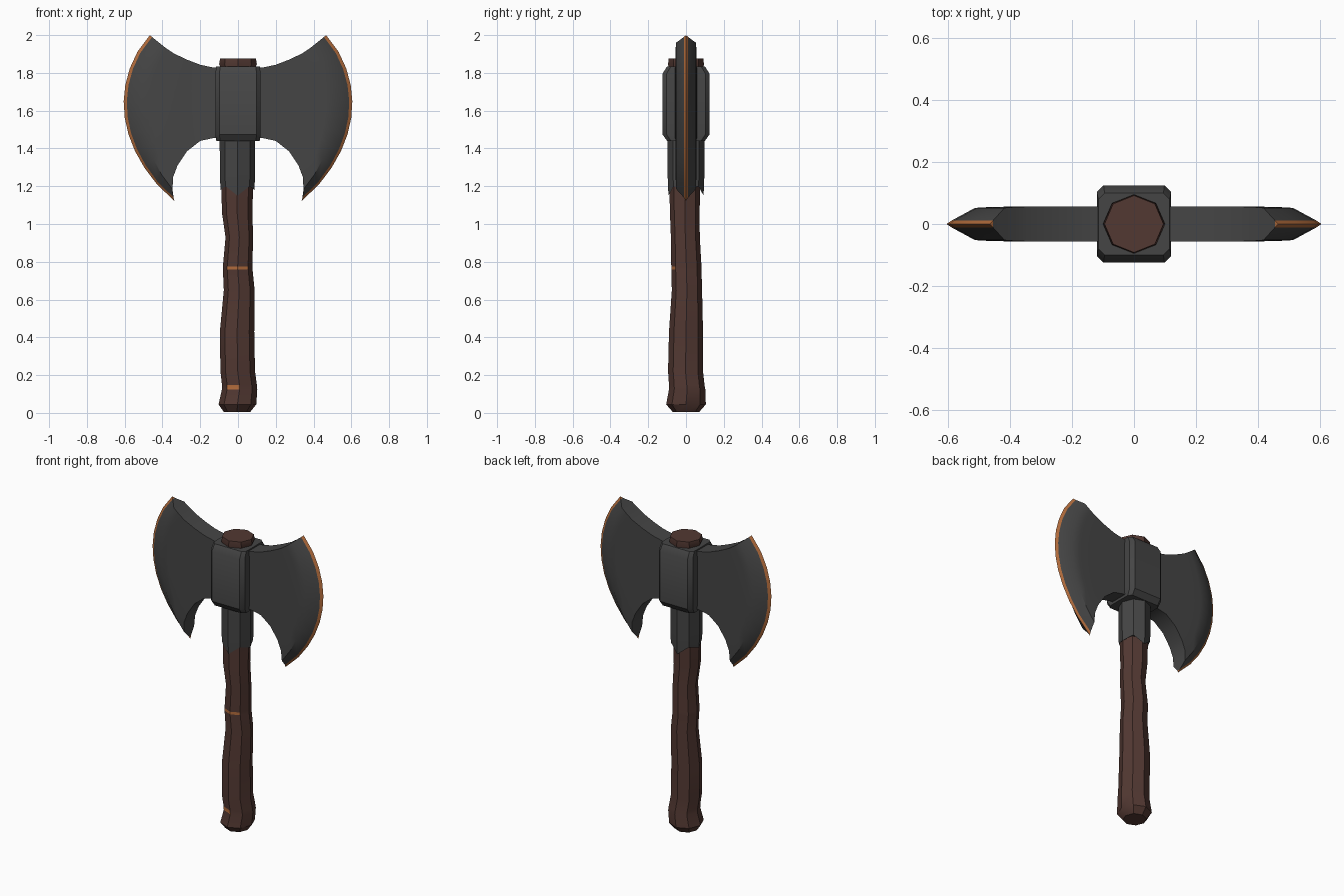
import bpy, bmesh, math

if "Cube" in bpy.data.objects:
    bpy.data.objects.remove(bpy.data.objects["Cube"])


def material(name, rgb):
    m = bpy.data.materials.new(name)
    m.diffuse_color = (*rgb, 1)
    m.use_nodes = True
    m.node_tree.nodes["Principled BSDF"].inputs["Base Color"].default_value = m.diffuse_color
    return m


IRON = material("dark iron", (0.06, 0.06, 0.06))
WOOD = material("brown wood", (0.085, 0.04, 0.032))
COPPER = material("copper", (0.45, 0.15, 0.045))


def finish(bm, name, mats, angle=35):
    bmesh.ops.remove_doubles(bm, verts=bm.verts, dist=0.0005)
    bmesh.ops.recalc_face_normals(bm, faces=bm.faces)
    me = bpy.data.meshes.new(name)
    bm.to_mesh(me)
    bm.free()
    ob = bpy.data.objects.new(name, me)
    bpy.context.collection.objects.link(ob)
    for m in mats:
        me.materials.append(m)
    bpy.ops.object.select_all(action='DESELECT')
    ob.select_set(True)
    bpy.context.view_layer.objects.active = ob
    bpy.ops.object.shade_smooth_by_angle(angle=math.radians(angle))
    return ob


def loft(bm, rings):
    loops = [[bm.verts.new(p) for p in r] for r in rings]
    n = len(loops[0])
    for a, b in zip(loops, loops[1:]):
        for i in range(n):
            j = (i + 1) % n
            bm.faces.new((a[i], a[j], b[j], b[i]))
    bm.faces.new(loops[0])
    bm.faces.new(loops[-1])


def octagon(z, x0, x1, y0, y1):
    cx, cy, rx, ry = (x0 + x1) / 2, (y0 + y1) / 2, (x1 - x0) / 2, (y1 - y0) / 2
    return [(cx + rx * math.cos(k * math.pi / 4), cy + ry * math.sin(k * math.pi / 4), z)
            for k in range(8)]


# Gnarled wooden handle: z, x range, y range
sections = [
    (0.005, -0.075, 0.065, -0.07, 0.07), (0.045, -0.103, 0.097, -0.105, 0.105),
    (0.125, -0.085, 0.102, -0.09, 0.102), (0.148, -0.085, 0.1, -0.09, 0.098),
    (0.22, -0.093, 0.09, -0.095, 0.09), (0.43, -0.096, 0.086, -0.09, 0.09),
    (0.65, -0.075, 0.088, -0.075, 0.085), (0.758, -0.08, 0.077, -0.078, 0.082),
    (0.775, -0.08, 0.076, -0.078, 0.082), (0.93, -0.066, 0.08, -0.08, 0.073),
    (1.06, -0.085, 0.076, -0.085, 0.072), (1.2, -0.088, 0.08, -0.088, 0.075),
    (1.5, -0.09, 0.085, -0.085, 0.085), (1.82, -0.085, 0.085, -0.09, 0.09),
    (1.845, -0.1, 0.1, -0.095, 0.095), (1.875, -0.095, 0.095, -0.092, 0.092)]
bm = bmesh.new()
loft(bm, [octagon(*s) for s in sections])
# Copper nicks on the front of the handle
for f in bm.faces:
    c = f.calc_center_median()
    if c.y < -0.03 and (0.758 < c.z < 0.775 or (0.125 < c.z < 0.148 and -0.06 < c.x < 0)):
        f.material_index = 1
finish(bm, "handle", [WOOD, COPPER])

# Iron sleeve with pointed tongues front and back
bm = bmesh.new()
low = [(x, y, 1.15 if abs(x) < 0.02 else (1.2 if abs(y) > 0.02 else 1.18))
       for x, y, z in octagon(0, -0.092, 0.087, -0.093, 0.093)]
loft(bm, [low, octagon(1.25, -0.096, 0.09, -0.097, 0.097),
          octagon(1.47, -0.097, 0.09, -0.097, 0.097)])
finish(bm, "sleeve", [IRON])

# Central socket block with chamfered corners


def block(z, hx, hy, c):
    return [(hx, -hy + c, z), (hx, hy - c, z), (hx - c, hy, z), (-hx + c, hy, z),
            (-hx, hy - c, z), (-hx, -hy + c, z), (-hx + c, -hy, z), (hx - c, -hy, z)]


bm = bmesh.new()
loft(bm, [block(1.44, 0.115, 0.1, 0.02), block(1.475, 0.12, 0.125, 0.022),
          block(1.795, 0.12, 0.125, 0.022), block(1.835, 0.115, 0.1, 0.02)])
finish(bm, "socket", [IRON])

# Blade columns from root to edge: top x z, bottom x z, bulge, half thickness
COLS = [
    (0.08, 1.825, 0.08, 1.455, 0, 0.057), (0.13, 1.828, 0.13, 1.455, 0, 0.057),
    (0.2, 1.843, 0.2, 1.44, 0.01, 0.056), (0.27, 1.87, 0.27, 1.385, 0.03, 0.056),
    (0.34, 1.903, 0.32, 1.31, 0.07, 0.056), (0.38, 1.93, 0.343, 1.25, 0.1, 0.055),
    (0.418, 1.96, 0.347, 1.185, 0.128, 0.052), (0.455, 1.99, 0.341, 1.14, 0.186, 0.011),
    (0.466, 2.0, 0.337, 1.122, 0.198, 0)]
ROWS = 10


def blade(name, sx):
    bm = bmesh.new()
    sides = []
    for sy in (-1, 1):
        grid = []
        for tx, tz, bx, bz, bulge, t in COLS:
            col = []
            for r in range(ROWS + 1):
                v = r / ROWS
                x = tx + (bx - tx) * v + bulge * (4 * v * (1 - v)) ** 0.9
                col.append(bm.verts.new((sx * x, sy * t, tz + (bz - tz) * v)))
            grid.append(col)
        sides.append(grid)
        for c in range(len(COLS) - 1):
            for r in range(ROWS):
                f = bm.faces.new((grid[c][r], grid[c + 1][r],
                                  grid[c + 1][r + 1], grid[c][r + 1]))
                f.material_index = int(c == len(COLS) - 2)  # sharpened copper edge
    a, b = sides
    for r in (0, ROWS):  # top and bottom rims
        for c in range(len(COLS) - 1):
            f = bm.faces.new((a[c][r], a[c + 1][r], b[c + 1][r], b[c][r]))
            f.material_index = int(c == len(COLS) - 2)
    finish(bm, name, [IRON, COPPER])


blade("right_blade", 1)
blade("left_blade", -1)
